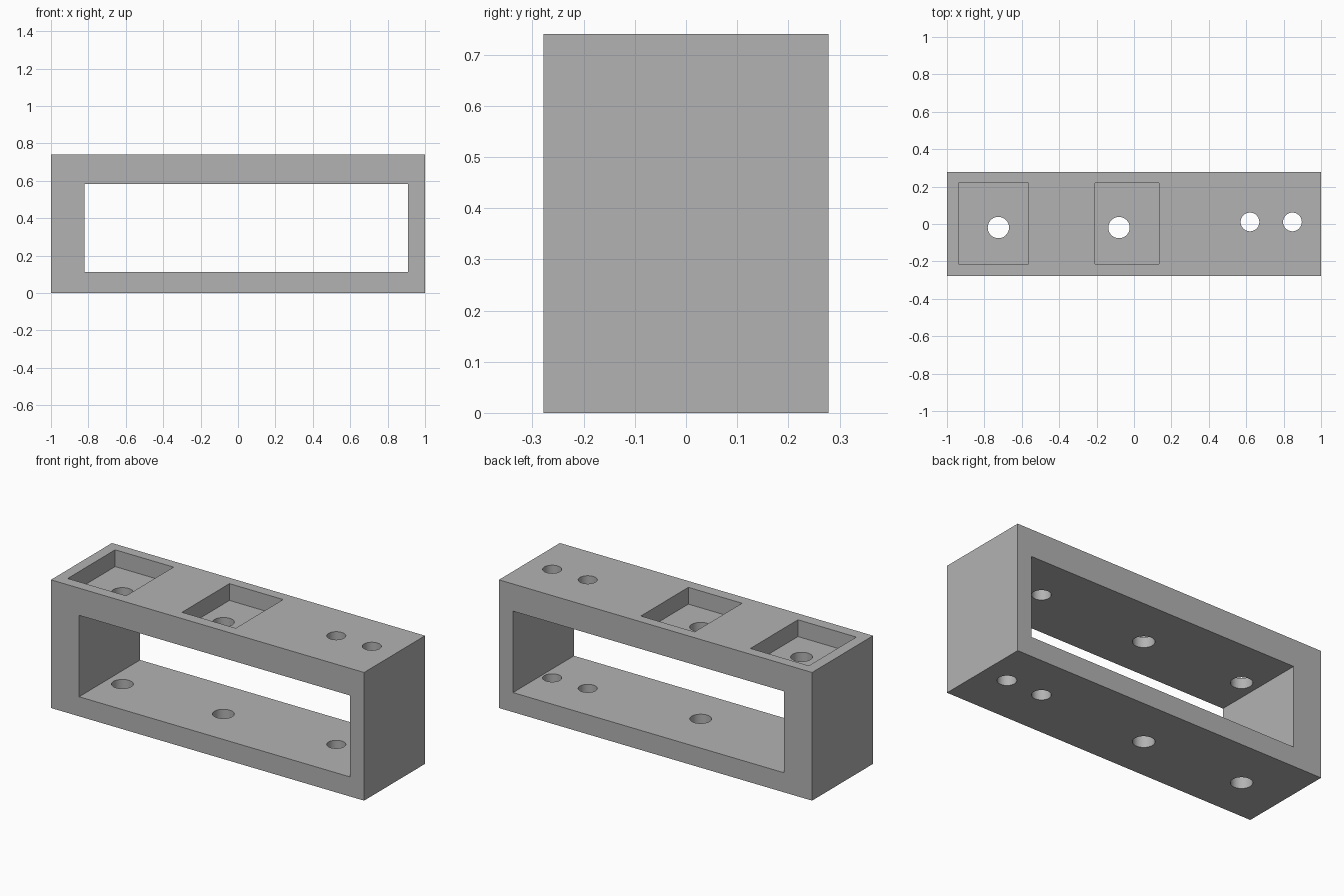
import bpy
from math import radians

default = bpy.data.objects.get("Cube")
if default:
    bpy.data.objects.remove(default, do_unlink=True)

HEIGHT, DEPTH = 0.74, 0.556

# Single plain grey material
grey = bpy.data.materials.new("plain grey")
grey.use_nodes = True
colour = (0.45, 0.45, 0.45, 1)
grey.diffuse_color = colour
grey.node_tree.nodes["Principled BSDF"].inputs["Base Color"].default_value = colour


def box(name, x, y, z):
    """Box spanning the given (low, high) ranges."""
    spans = (x, y, z)
    bpy.ops.mesh.primitive_cube_add(size=1, location=[sum(s) / 2 for s in spans])
    ob = bpy.context.object
    ob.name = name
    ob.scale = [s[1] - s[0] for s in spans]
    bpy.ops.object.transform_apply(location=True, rotation=False, scale=True)
    ob.data.materials.append(grey)
    return ob


def drill(name, x, y, radius):
    """Vertical cylinder longer than the frame is tall."""
    bpy.ops.mesh.primitive_cylinder_add(vertices=64, radius=radius, depth=HEIGHT + 0.2,
                                        location=(x, y, HEIGHT / 2))
    ob = bpy.context.object
    ob.name = name
    ob.data.materials.append(grey)
    return ob


# Solid block that becomes the frame
frame = box("bracket_frame", (-1, 1), (-DEPTH / 2, DEPTH / 2), (0, HEIGHT))

# Through window, two top pockets, and holes through both plates
cutters = [box("window_cutter", (-0.82, 0.91), (-DEPTH, DEPTH), (0.113, 0.583))]
for x_span in ((-0.938, -0.565), (-0.208, 0.135)):
    cutters.append(box("pocket_cutter", x_span, (-0.214, 0.219), (0.643, HEIGHT + 0.1)))
for x in (-0.725, -0.08):
    cutters.append(drill("pocket_hole_cutter", x, -0.019, 0.057))
for x in (0.62, 0.847):
    cutters.append(drill("end_hole_cutter", x, 0.011, 0.05))

# Cut everything out of the block, then discard the cutters
bpy.ops.object.select_all(action="DESELECT")
frame.select_set(True)
bpy.context.view_layer.objects.active = frame
for cutter in cutters:
    cutter.hide_render = True
    mod = frame.modifiers.new("cut", "BOOLEAN")
    mod.operation = "DIFFERENCE"
    mod.solver = "EXACT"
    mod.object = cutter
    bpy.ops.object.modifier_apply(modifier=mod.name)
    bpy.data.objects.remove(cutter, do_unlink=True)

# Smooth hole walls, crisp edges elsewhere
bpy.ops.object.shade_smooth_by_angle(angle=radians(30))
